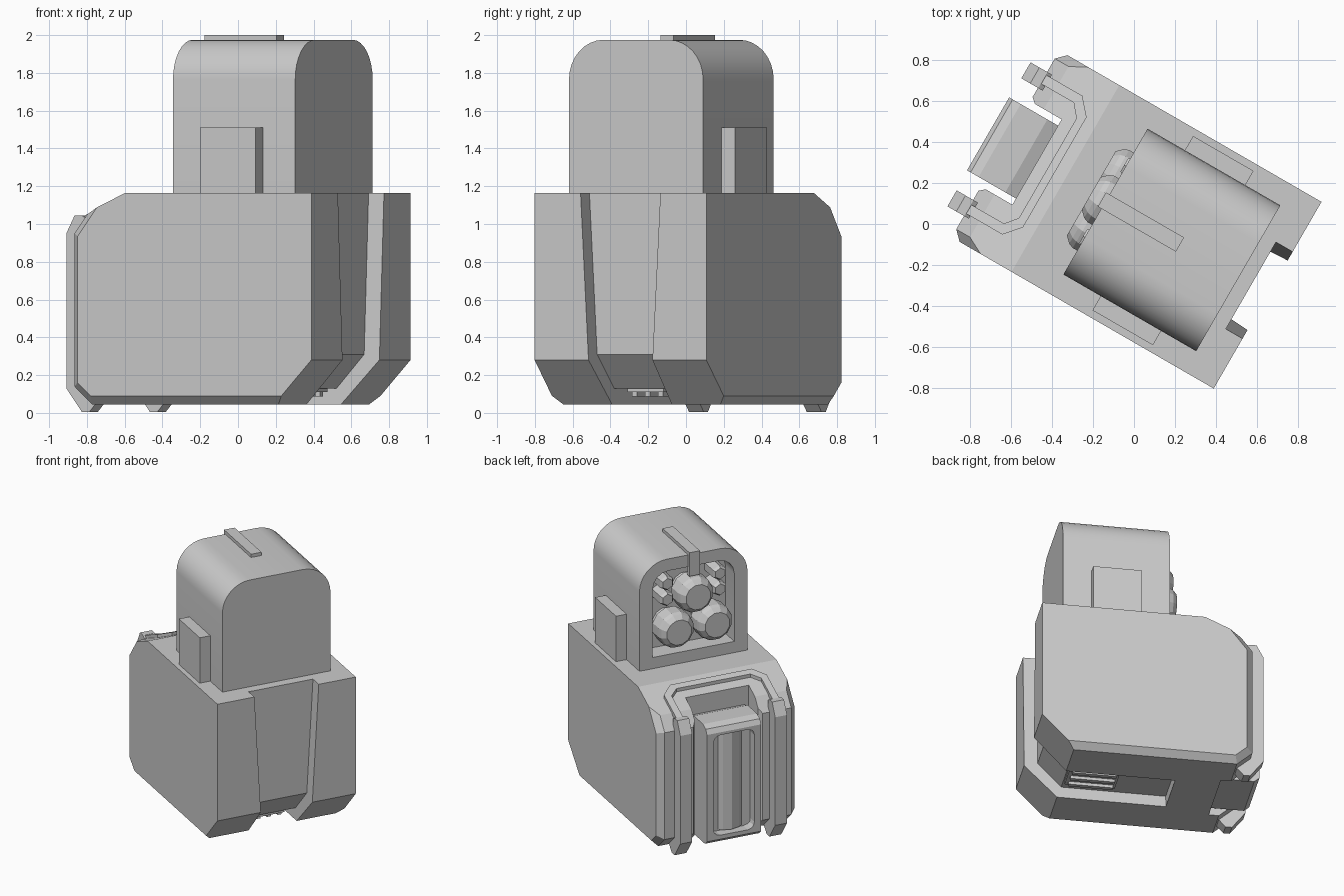
import bpy, bmesh, math
from mathutils import Matrix

if "Cube" in bpy.data.objects:
    bpy.data.objects.remove(bpy.data.objects["Cube"])

C = 0.025                      # sideways centre line in the local frame
made = []


def prism(name, pts, lo, hi, axis='y', bevel_edges=None, bevel=0.0, half=None):
    """Extrude a 2D outline along an axis. half(z) optionally sets the half width."""
    def place(p, t, s):
        a, b = p
        if axis == 'y':
            return (a, C + (s * half(b) if half else t), b)
        if axis == 'x':
            return (t, C + a, b)
        return (a, C + b, t)
    bm = bmesh.new()
    A = [bm.verts.new(place(p, lo, -1)) for p in pts]
    B = [bm.verts.new(place(p, hi, 1)) for p in pts]
    n = len(pts)
    bm.faces.new(A)
    bm.faces.new(B[::-1])
    for i in range(n):
        j = (i + 1) % n
        bm.faces.new((A[i], B[i], B[j], A[j]))
    bmesh.ops.recalc_face_normals(bm, faces=bm.faces)
    if bevel_edges:
        es = [bm.edges.get((L[i], L[(i + 1) % n])) for L in (A, B) for i in bevel_edges]
        bmesh.ops.bevel(bm, geom=es, offset=bevel, segments=1, affect='EDGES', profile=0.5)
    return finish(name, bm)


def finish(name, bm):
    me = bpy.data.meshes.new(name)
    bm.to_mesh(me)
    bm.free()
    ob = bpy.data.objects.new(name, me)
    bpy.context.collection.objects.link(ob)
    made.append(ob)
    return ob


def box(name, x0, x1, y0, y1, z0, z1):
    return prism(name, [(x0, z0), (x1, z0), (x1, z1), (x0, z1)], y0, y1)


def cut(ob, cutter):
    m = ob.modifiers.new("cut", 'BOOLEAN')
    m.operation, m.solver, m.object = 'DIFFERENCE', 'EXACT', cutter
    bpy.context.view_layer.objects.active = ob
    bpy.ops.object.modifier_apply(modifier=m.name)
    made.remove(cutter)
    bpy.data.objects.remove(cutter)


def arch(w, z0, z1, r, seg=6, low=0.0):
    """Outline with rounded top corners (and optional rounded lower corners)."""
    q = math.pi / 2
    pts = []
    for cx, cz, a0, rr in ((w, z1, 0, r), (-w, z1, 1, r), (-w, z0, 2, low), (w, z0, 3, low)):
        sx, sz = math.copysign(rr, cx), (rr if cz == z1 else -rr)
        if rr == 0:
            pts.append((cx, cz))
            continue
        for i in range(seg + 1):
            a = a0 * q + q * i / seg
            pts.append((cx - sx + rr * math.cos(a), cz - sz + rr * math.sin(a)))
    return pts


def lathe(name, y, z, prof, sides):
    """Turned part around the local x direction; prof = (x, radius)."""
    bm = bmesh.new()
    rings = []
    for x, r in prof:
        rings.append([bm.verts.new((x, C + y + r * math.cos(2 * math.pi * (k + .5) / sides),
                                    z + r * math.sin(2 * math.pi * (k + .5) / sides)))
                      for k in range(sides)])
    for a, b in zip(rings, rings[1:]):
        for k in range(sides):
            j = (k + 1) % sides
            bm.faces.new((a[k], a[j], b[j], b[k]))
    bm.faces.new(rings[0])
    bm.faces.new(rings[-1])
    bmesh.ops.recalc_face_normals(bm, faces=bm.faces)
    return finish(name, bm)


# lower body with chamfered bottom and rear edges
body = prism("body", [(.737, 1.165), (.737, .28), (.51, .045), (-.63, .045), (-.737, .14),
                      (-.737, .95), (-.66, 1.05), (-.4, 1.165)],
             -.525, .525, bevel_edges=[2, 3, 4, 5], bevel=.045)
# tapered front recess running into the underside channel
cut(body, prism("front_cutter", [(.643, 1.3), (.643, .31), (.48, .13), (-.25, .13), (-.25, -.1),
                                 (.9, -.1), (.9, 1.3)], 0, 0, half=lambda z: .18 + .055 * z))
# rear bay that holds the canister, with chamfered mouth
cut(body, prism("bay_cutter", [(-.56, -.24), (-.56, .24), (-.71, .24), (-.75, .275), (-1, .275),
                               (-1, -.275), (-.75, -.275), (-.71, -.24)], -.2, 1.4, 'z'))

# vent slats inside the underside channel
box("vent_plate", .12, .47, -.11, .11, .11, .14)
for i in range(3):
    y = -.08 + .08 * i
    box("vent_slat", .14, .45, y - .015, y + .015, .088, .12)

# rear canister with a recessed window
canister = prism("canister", [(-.55, .08), (-.8, .08), (-.835, .11), (-.835, .92), (-.815, .955),
                              (-.77, .975), (-.62, .975), (-.55, .95)], -.205, .205)
cut(canister, prism("window_cutter", arch(.155, .14, .9, .05, 3, .05), -1, -.76, 'x'))
prism("canister_core", [(-.74, -.15), (-.77, -.15), (-.765, -.09), (-.785, -.06), (-.8, 0),
                        (-.785, .06), (-.765, .09), (-.77, .15), (-.74, .15)], .15, .89, 'z')

# vertical rails with pointed feet on both sides of the canister
for s in (-1, 1):
    prism("rail", [(-.83, .95), (-.83, .13), (-.735, .005), (-.69, .005), (-.64, .06), (-.71, .15),
                   (-.71, 1.03), (-.735, 1.045), (-.78, 1.045)], s * .36 - .045, s * .36 + .045)

# raised trim joining the rails over the sloped top
trim = prism("trim", [(-.75, .39), (-.53, .39), (-.46, .31), (-.46, -.31), (-.53, -.39), (-.75, -.39),
                      (-.75, -.34), (-.55, -.34), (-.5, -.28), (-.5, .28), (-.55, .34), (-.75, .34)],
             -.01, .025, 'z')
for v in trim.data.vertices:
    v.co.z += 1.165 + (v.co.x + .4) * .442

# head with rounded top and arched sensor opening
head = prism("head", arch(.41, 1.165, 1.975, .21, 8), -.175, .572, 'x')
cut(head, prism("opening_cutter", arch(.31, 1.25, 1.885, .12, 4), -.4, -.03, 'x'))
for s in (-1, 1):
    y0, y1 = sorted((s * .39, s * .49))
    box("side_block", .035, .375, y0, y1, 1.165, 1.51)

# top strip folding down over the opening
prism("top_strip", [(.244, 1.965), (.244, 2.0), (-.195, 2.0), (-.195, 1.82), (-.165, 1.82),
                    (-.165, 1.965)], -.04, .04)

# three large lenses and four small hexagonal ones
for y, z in ((0, 1.68), (-.145, 1.44), (.145, 1.44)):
    lathe("lens", y, z, [(-.03, .1), (-.09, .1), (-.1, .135), (-.2, .135), (-.225, .125),
                         (-.255, .095)], 12)
for s in (-1, 1):
    for z in (1.67, 1.79):
        lathe("small_lens", s * .2, z, [(-.03, .055), (-.165, .055), (-.185, .042)], 6)

# turn the whole model to its pose and shade
turn = Matrix.Rotation(math.radians(-30), 4, 'Z')
bpy.ops.object.select_all(action='DESELECT')
for ob in made:
    ob.data.transform(turn)
    ob.select_set(ob.name.startswith("head"))
bpy.context.view_layer.objects.active = head
bpy.ops.object.shade_smooth_by_angle(angle=math.radians(30))
